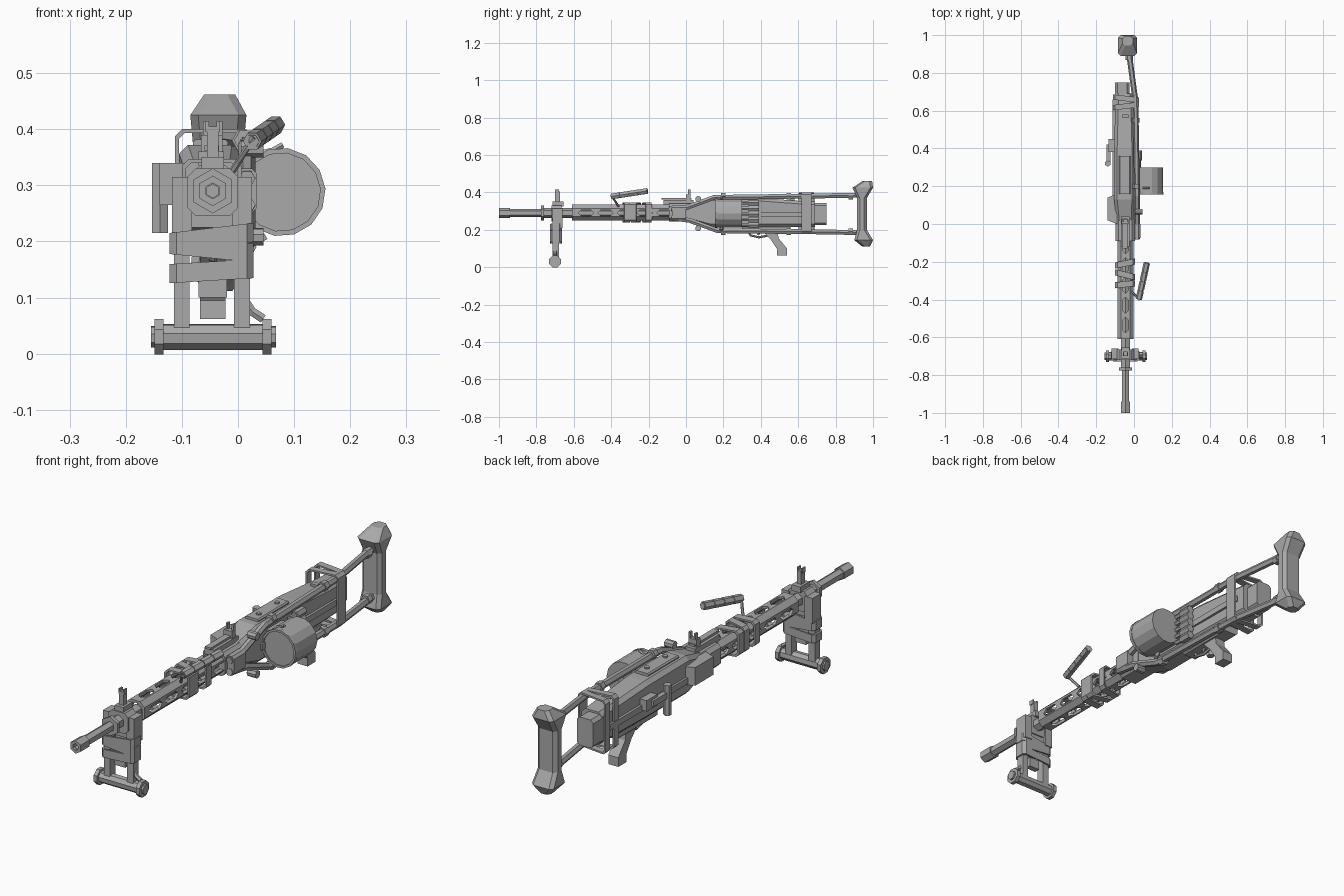
import bpy, bmesh
from math import pi, cos, sin
from mathutils import Vector

if "Cube" in bpy.data.objects:
    bpy.data.objects.remove(bpy.data.objects["Cube"], do_unlink=True)

steel = bpy.data.materials.new("plain grey")
steel.use_nodes = True
steel.diffuse_color = (0.4, 0.4, 0.4, 1)
steel.node_tree.nodes["Principled BSDF"].inputs["Base Color"].default_value = (0.4, 0.4, 0.4, 1)

CX, CZ = -0.045, 0.29    # bore axis


def place(axis, u, v, w):
    return Vector({"x": (w, u, v), "y": (u, w, v), "z": (u, v, w)}[axis])


def loft(name, rings, closed=False):
    """Skin a list of equal-length point rings, capped unless closed on itself."""
    bm = bmesh.new()
    rows = [[bm.verts.new(p) for p in ring] for ring in rings]
    n = len(rows[0])
    pairs = list(zip(rows, rows[1:] + rows[:1])) if closed else list(zip(rows, rows[1:]))
    for a, b in pairs:
        for i in range(n):
            j = (i + 1) % n
            bm.faces.new((a[i], a[j], b[j], b[i]))
    if not closed:
        bm.faces.new(rows[0])
        bm.faces.new(rows[-1])
    bmesh.ops.recalc_face_normals(bm, faces=bm.faces)
    mesh = bpy.data.meshes.new(name)
    bm.to_mesh(mesh)
    bm.free()
    mesh.materials.append(steel)
    ob = bpy.data.objects.new(name, mesh)
    bpy.context.collection.objects.link(ob)
    return ob


def prism(name, axis, pts, w0, w1):
    return loft(name, [[place(axis, u, v, w) for u, v in pts] for w in (w0, w1)])


def section(u0, u1, v0, v1, c):
    return [(u0 + c, v0), (u1 - c, v0), (u1, v0 + c), (u1, v1 - c),
            (u1 - c, v1), (u0 + c, v1), (u0, v1 - c), (u0, v0 + c)]


def box(name, x, y, z, chamfer=0.0):
    if chamfer:
        return prism(name, "y", section(*x, *z, chamfer), *y)
    return prism(name, "y", [(x[0], z[0]), (x[1], z[0]), (x[1], z[1]), (x[0], z[1])], *y)


def ngon(u, v, r, n, turn=0.0):
    return [(u + r * cos(2 * pi * i / n + turn), v + r * sin(2 * pi * i / n + turn)) for i in range(n)]


def cyl(name, axis, u, v, r, w0, w1, n=6, turn=pi / 6):
    return prism(name, axis, ngon(u, v, r, n, turn), w0, w1)


def pipe(name, axis, u, v, r, hole, w0, w1, n=6):
    o, i = ngon(u, v, r, n, pi / 6), ngon(u, v, hole, n, pi / 6)
    return loft(name, [[place(axis, *p, w) for p in ring]
                       for ring, w in ((o, w0), (o, w1), (i, w1), (i, w0))], True)


def tube(name, path, r, n=6):
    path = [Vector(p) for p in path]
    rings = []
    for i, p in enumerate(path):
        d = (path[min(i + 1, len(path) - 1)] - path[max(i - 1, 0)]).normalized()
        side = d.cross(Vector((0, 0, 1)) if abs(d.z) < 0.9 else Vector((1, 0, 0))).normalized()
        up = side.cross(d)
        rings.append([p + side * a + up * b for a, b in ngon(0, 0, r, n)])
    return loft(name, rings)


def band(name, axis, u, v, w, width, tilt=0.0, t=0.007):
    """Flat strap looped around an axis, leaning by tilt across u."""
    o = section(*u, *v, 0.012)
    i = section(u[0] + t, u[1] - t, v[0] + t, v[1] - t, 0.01)
    mid = sum(u) / 2
    return loft(name, [[place(axis, a, b, h + tilt * (a - mid)) for a, b in ring]
                       for ring, h in ((o, w), (o, w + width), (i, w + width), (i, w))], True)


# Barrel and muzzle
pipe("barrel", "y", CX, CZ, 0.021, 0.012, -0.99, 0.0)
pipe("muzzle", "y", CX, CZ, 0.027, 0.014, -1.0, -0.94)
cyl("bore_plug", "y", CX, CZ, 0.013, -0.93, -0.92)
pipe("barrel_collar", "y", CX, CZ, 0.04, 0.018, -0.775, -0.76)
pipe("barrel_sleeve", "y", CX, CZ, 0.027, 0.018, -0.76, -0.6)

# Ventilated shroud, slots cut through both ways
rings = []
for wall, y in ((0, -0.61), (0, -0.05), (0.01, -0.05), (0.01, -0.61)):
    rings.append([place("y", u, v, y) for u, v in
                  section(-0.088 + wall, -0.002 - wall, 0.25 + wall, 0.335 - wall, 0.02)])
shroud = loft("barrel_shroud", rings, True)
cutters = []
for k in range(5):
    y = -0.535 + k * 0.105
    for axis, c in (("x", CZ), ("z", CX)):
        a, b, h = (y - 0.042, y + 0.042, 0.016)
        slot = [(a, c), (a + h, c - h), (b - h, c - h), (b, c), (b - h, c + h), (a + h, c + h)]
        if axis == "z":
            slot = [(v, u) for u, v in slot]
        cutters.append(prism("slot_cutter", axis, slot, -0.2 if axis == "x" else 0.2,
                             0.1 if axis == "x" else 0.4))
for cutter in cutters:
    mod = shroud.modifiers.new("slot", "BOOLEAN")
    mod.operation, mod.object, mod.solver = "DIFFERENCE", cutter, "EXACT"
bpy.context.view_layer.objects.active = shroud
for mod in list(shroud.modifiers):
    bpy.ops.object.modifier_apply(modifier=mod.name)
for cutter in cutters:
    bpy.data.objects.remove(cutter, do_unlink=True)

# Shroud wraps
for y, tilt in ((-0.335, 0.1), (-0.285, -0.25), (-0.225, 0.2)):
    band("shroud_wrap", "y", (-0.1, 0.006), (0.24, 0.347), y, 0.032, tilt)

# Front clamp and sight
box("bipod_clamp", (-0.09, 0.0), (-0.72, -0.665), (0.245, 0.33), 0.015)
box("clamp_bridge", (-0.115, 0.022), (-0.71, -0.67), (0.225, 0.275), 0.006)
box("front_sight_base", (-0.065, -0.025), (-0.715, -0.655), (0.325, 0.35))
box("front_sight_post", (-0.055, -0.035), (-0.7, -0.675), (0.35, 0.405))
for s in (-1, 1):
    box("front_sight_ear", (CX + s * 0.01 - 0.003, CX + s * 0.01 + 0.003), (-0.7, -0.68), (0.395, 0.415))

# Folded bipod
for x in (-0.1, 0.007):
    box("bipod_leg", (x - 0.014, x + 0.014), (-0.715, -0.68), (0.035, 0.24))
    box("leg_hinge", (x - 0.018, x + 0.018), (-0.715, -0.66), (0.21, 0.315))
box("leg_strut", (-0.07, -0.02), (-0.71, -0.685), (0.1, 0.14))
cyl("foot_bar", "x", -0.7, 0.03, 0.024, -0.14, 0.05, 8)
for x in (-0.155, 0.038):
    cyl("foot_nut", "x", -0.7, 0.03, 0.034, x + 0.006, x + 0.022, 8, pi / 8)
    cyl("foot_cap", "x", -0.7, 0.03, 0.02, x, x + 0.03, 8)
tube("foot_lever", [(0.015, -0.7, 0.09), (0.025, -0.7, 0.075), (0.045, -0.7, 0.062)], 0.009)
for z, tilt in ((0.13, 0.06), (0.17, -0.1), (0.19, 0.12)):
    band("bipod_wrap", "z", (-0.122, 0.028), (-0.728, -0.664), z, 0.034, tilt)

# Carrying handle
tube("handle_arm", [(-0.01, -0.36, 0.325), (0.0, -0.37, 0.34), (0.027, -0.4, 0.385), (0.035, -0.37, 0.388)], 0.006)
a, b = Vector((0.025, -0.4, 0.378)), Vector((0.068, -0.205, 0.408))
for k in range(4):
    tube("handle_grip", [a.lerp(b, k / 4 + 0.01), a.lerp(b, k / 4 + 0.24)], 0.017)
tube("handle_core", [a, b], 0.013)

# Rear sight
box("trunnion", (-0.098, 0.004), (-0.09, 0.03), (0.245, 0.34), 0.015)
box("rear_sight_base", (-0.07, -0.025), (-0.12, 0.04), (0.335, 0.36))
box("rear_sight_leaf", (-0.06, -0.034), (-0.13, 0.03), (0.362, 0.371))
box("rear_sight_slide", (-0.066, -0.028), (0.0, 0.025), (0.36, 0.39))
for s in (-1, 1):
    box("rear_sight_ear", (CX + s * 0.013 - 0.004, CX + s * 0.013 + 0.004), (0.01, 0.025), (0.385, 0.415))

# Receiver, with its tapering cover
body = [(0.0, -0.092, 0.0, 0.25, 0.335), (0.13, -0.105, 0.005, 0.215, 0.372),
        (0.4, -0.105, 0.005, 0.215, 0.37), (0.6, -0.1, 0.0, 0.215, 0.355), (0.69, -0.098, -0.005, 0.215, 0.35)]
loft("receiver", [[place("y", u, v, y) for u, v in section(x0, x1, z0, z1, 0.016)]
                  for y, x0, x1, z0, z1 in body])
box("receiver_end", (-0.1, -0.025), (0.69, 0.75), (0.225, 0.342), 0.012)
box("cover_plate", (-0.08, -0.018), (0.16, 0.36), (0.368, 0.382), 0.005)
for y in (0.2, 0.32):
    cyl("cover_rivet", "z", CX, y, 0.01, 0.38, 0.388, 8)
box("cover_latch", (-0.06, -0.03), (0.56, 0.58), (0.35, 0.368))
for x in (-0.114, 0.003):
    box("side_rail", (x, x + 0.01), (0.14, 0.66), (0.27, 0.295))

# Feed lip and cocking handle on the right side
prism("feed_lip", "z", [(-0.14, 0.14), (-0.14, 0.02), (-0.09, 0.0), (-0.09, 0.16)], 0.265, 0.34)
box("cocking_arm", (-0.135, -0.1), (0.38, 0.45), (0.275, 0.32))
box("cocking_link", (-0.145, -0.125), (0.32, 0.42), (0.285, 0.31))
cyl("cocking_handle", "z", -0.139, 0.32, 0.016, 0.215, 0.34)

# Drum magazine
cyl("drum", "y", 0.077, 0.288, 0.077, 0.16, 0.3, 14, 0)
pipe("drum_rim", "y", 0.077, 0.288, 0.079, 0.07, 0.155, 0.168, 14)
box("drum_mount", (-0.01, 0.05), (0.18, 0.28), (0.24, 0.34))
tube("drum_latch", [(0.045, 0.19, 0.358), (0.062, 0.19, 0.362), (0.08, 0.19, 0.372)], 0.006)
tube("drum_lower_latch", [(0.03, 0.19, 0.225), (0.045, 0.19, 0.2)], 0.01)

# Cartridge stack
for k in range(5):
    z = 0.225 + k * 0.03
    cyl("cartridge", "y", 0.026, z, 0.017, 0.335, 0.39, 6, 0)
    cyl("cartridge_tip", "y", 0.026, z, 0.01, 0.3, 0.335, 6, 0)

# Tubular stock frame on the left side
rods = {"upper": [(-0.08, 0.312), (0.0, 0.318), (0.15, 0.373), (0.65, 0.38), (0.93, 0.385)],
        "lower": [(-0.08, 0.265), (0.02, 0.25), (0.17, 0.195), (0.65, 0.19), (0.93, 0.185)]}
for name, path in rods.items():
    xs = (0.016, 0.016, 0.016, 0.008, -0.03)
    tube(name + "_frame_rod", [(x, y, z) for x, (y, z) in zip(xs, path)], 0.015)
    bolt_z = 0.365 if name == "upper" else 0.208
    cyl(name + "_frame_bolt", "x", 0.065, bolt_z, 0.016, 0.005, 0.045, 8)
    for x, y in ((0.013, 0.2), (0.009, 0.55), (-0.025, 0.88)):
        tube(name + "_rod_collar", [(x, y - 0.012, path[3][1]), (x, y + 0.012, path[3][1])], 0.02)
box("frame_head", (-0.005, 0.034), (-0.075, 0.0), (0.25, 0.33), 0.01)
for y, tilt in ((0.61, 0.12), (0.65, -0.12)):
    band("frame_wrap", "y", (-0.112, 0.026), (0.178, 0.4), y, 0.028, tilt)

# Butt pad
pad = [(0.112, 0.94, 0.985, -0.06, -0.01), (0.145, 0.9, 1.0, -0.085, 0.015), (0.2, 0.915, 0.967, -0.08, 0.01),
       (0.37, 0.915, 0.967, -0.08, 0.01), (0.425, 0.89, 1.0, -0.085, 0.015), (0.462, 0.945, 0.995, -0.06, -0.005)]
loft("butt_pad", [[place("z", u, v, z) for u, v in section(x0, x1, y0, y1, 0.014)]
                  for z, y0, y1, x0, x1 in pad])

# Grip and trigger
box("grip_frame", (-0.08, -0.01), (0.3, 0.56), (0.185, 0.22), 0.006)
prism("pistol_grip", "x", [(0.41, 0.19), (0.49, 0.19), (0.495, 0.155), (0.54, 0.1), (0.54, 0.062),
                           (0.487, 0.062), (0.488, 0.095), (0.455, 0.145)], -0.068, -0.022)
tube("trigger_guard", [(CX, 0.33, 0.195), (CX, 0.345, 0.17), (CX, 0.39, 0.16), (CX, 0.44, 0.17)], 0.007)
tube("trigger", [(CX, 0.395, 0.195), (CX, 0.385, 0.172)], 0.006)
